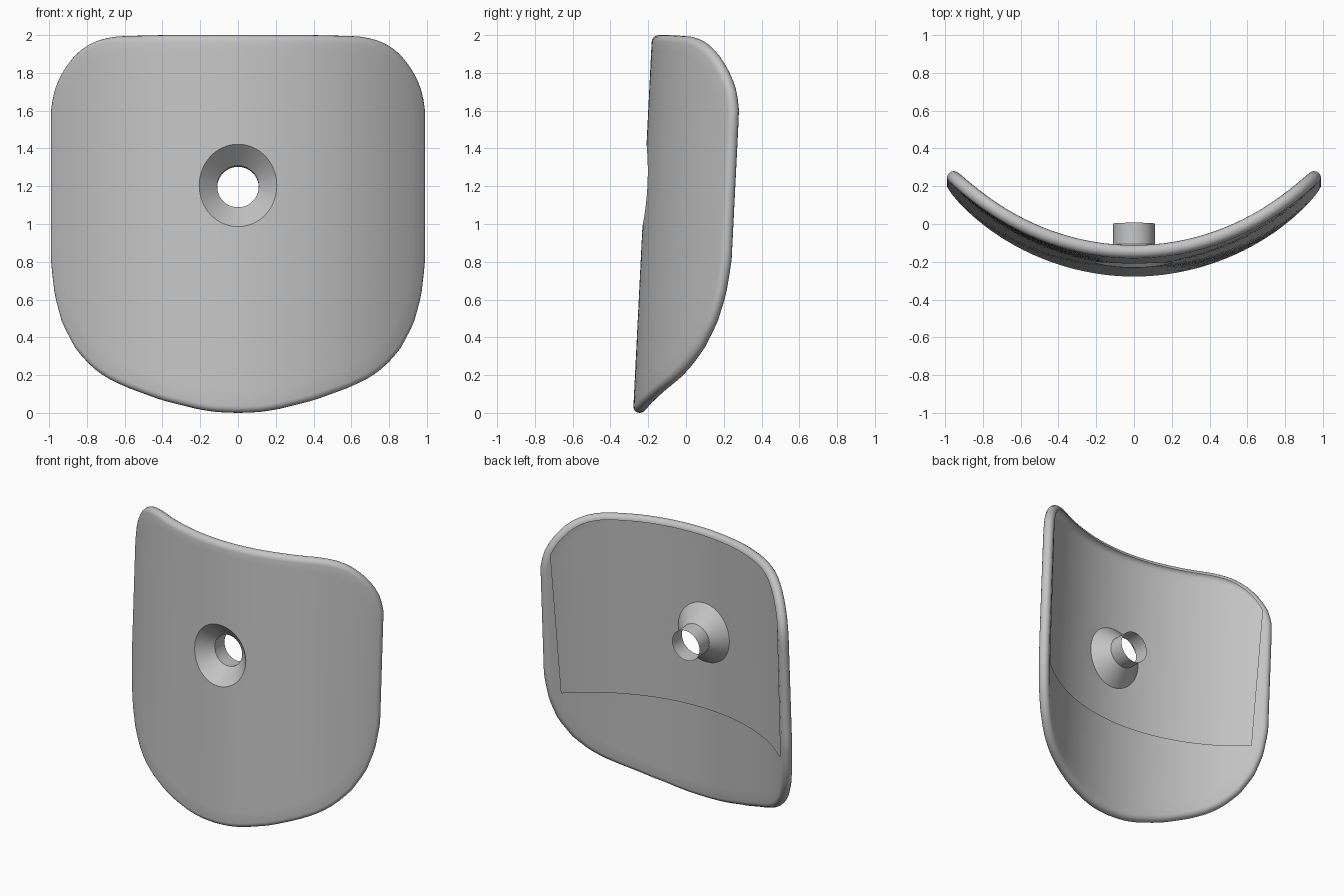
import bpy
import bmesh
import math
from mathutils import Vector

cube = bpy.data.objects.get("Cube")
if cube:
    bpy.data.objects.remove(cube)

COUNT = 128          # points around the plate
RINGS = 12           # rings between hole and rim
R_OUT, THICK = 1.35, 0.07
AXIS_Y, LEAN = 1.07, 0.05
HOLE_Z, BORE = 1.2, 0.11
JOIN_Y, END_Y = -0.17, -0.058
REF_R = 1.33

grey = bpy.data.materials.new("plain_grey")
grey.use_nodes = True
grey.diffuse_color = (0.55, 0.55, 0.55, 1)
grey.node_tree.nodes["Principled BSDF"].inputs["Base Color"].default_value = (0.55, 0.55, 0.55, 1)


def make_object(name, bm):
    mesh = bpy.data.meshes.new(name)
    bm.to_mesh(mesh)
    bm.free()
    mesh.materials.append(grey)
    obj = bpy.data.objects.new(name, mesh)
    bpy.context.collection.objects.link(obj)
    bpy.ops.object.select_all(action='DESELECT')
    obj.select_set(True)
    bpy.context.view_layer.objects.active = obj
    bpy.ops.object.shade_smooth_by_angle(angle=math.radians(35))


def bend(p, depth):
    """Wrap a flat (arc length, height) point onto the leaning curved shell."""
    a, rho = p.x / REF_R, R_OUT - depth
    return Vector((rho * math.sin(a), AXIS_Y - rho * math.cos(a) + LEAN * p.y, p.y))


def bore_point(angle, y):
    """Point on the leaning bore at local depth y."""
    z = HOLE_Z + BORE * math.sin(angle) - LEAN * (y + 0.2)
    return Vector((BORE * math.cos(angle), y + LEAN * z, z))


def resample(points, count):
    lengths = [(points[(i + 1) % len(points)] - p).length for i, p in enumerate(points)]
    step, result, i, start = sum(lengths) / count, [], 0, 0.0
    for k in range(count):
        while start + lengths[i] < k * step:
            start += lengths[i]
            i += 1
        result.append(points[i].lerp(points[(i + 1) % len(points)], (k * step - start) / lengths[i]))
    return result


def bridge(bm, a, b):
    n = len(a)
    return [bm.faces.new((a[i], a[(i + 1) % n], b[(i + 1) % n], b[i])) for i in range(n)]


# Plate outline, half of it mirrored, then flattened to arc length
half = [(0, 0), (0.1, 0.003), (0.2, 0.016), (0.4, 0.065), (0.6, 0.137), (0.7, 0.185),
        (0.78, 0.245), (0.86, 0.335), (0.93, 0.47), (0.97, 0.62), (0.99, 0.8), (0.99, 1.6),
        (0.975, 1.7), (0.94, 1.79), (0.88, 1.88), (0.81, 1.943), (0.73, 1.979),
        (0.64, 1.994), (0.4, 2), (0, 2)]
full = half + [(-x, z) for x, z in half[-2:0:-1]]
outline = resample([Vector((REF_R * math.asin(x / REF_R), z)) for x, z in full], COUNT)
inward = []
for i in range(COUNT):
    t = (outline[(i + 1) % COUNT] - outline[i - 1]).normalized()
    inward.append(Vector((-t.y, t.x)))
angles = [math.atan2(p.y - HOLE_Z, p.x) for p in outline]


def inset(distance):
    return [p + n * distance for p, n in zip(outline, inward)]


hole = [Vector((0.203 * math.cos(a), HOLE_Z + 0.004 + 0.218 * math.sin(a))) for a in angles]

# Rings from the countersink over the front face and round rim to the back face
bm = bmesh.new()
back = bm.faces.layers.int.new("back")
r = THICK / 2
rim = inset(r)
loops = [[bore_point(a, JOIN_Y) for a in angles]]
for k in range(RINGS):
    loops.append([bend(h.lerp(o, k / RINGS), 0) for h, o in zip(hole, rim)])
for k in range(9):
    a = math.pi * k / 8
    loops.append([bend(p, r - r * math.cos(a)) for p in inset(r - r * math.sin(a))])
back_start = len(loops) - 1
for k in range(1, RINGS + 1):
    loops.append([bend(o.lerp(h, k / RINGS), THICK) for h, o in zip(hole, rim)])
rows = [[bm.verts.new(p) for p in loop] for loop in loops]
for i in range(len(rows) - 1):
    for face in bridge(bm, rows[i], rows[i + 1]):
        face[back] = int(i >= back_start)
bmesh.ops.recalc_face_normals(bm, faces=bm.faces)

# Open recess in the back: cut its borders, then remove the skin inside them
for co, no in (((0.91, 0, 1.7), (1, 0, -0.03)), ((-0.91, 0, 1.7), (-1, 0, -0.03)), ((0, 0, 0.68), (0, 0, -1))):
    faces = [f for f in bm.faces if f[back]]
    geom = faces + list({e for f in faces for e in f.edges}) + list({v for f in faces for v in f.verts})
    bmesh.ops.bisect_plane(bm, geom=geom, dist=0.0001, plane_co=co, plane_no=no)


def in_recess(f):
    c = f.calc_center_median()
    return f[back] and c.z > 0.68 and abs(c.x) < 0.91 + 0.03 * (c.z - 1.7)


bmesh.ops.delete(bm, geom=[f for f in bm.faces if in_recess(f)], context='FACES')
bm.faces.layers.int.remove(bm.faces.layers.int["back"])
make_object("curved_plate", bm)

# Thin sleeve behind the countersink
bm = bmesh.new()
ring_angles = [math.tau * i / 48 for i in range(48)]
ends = [[bm.verts.new(bore_point(a, y)) for a in ring_angles] for y in (JOIN_Y, END_Y)]
bridge(bm, *ends)
bmesh.ops.recalc_face_normals(bm, faces=bm.faces)
make_object("hole_sleeve", bm)
